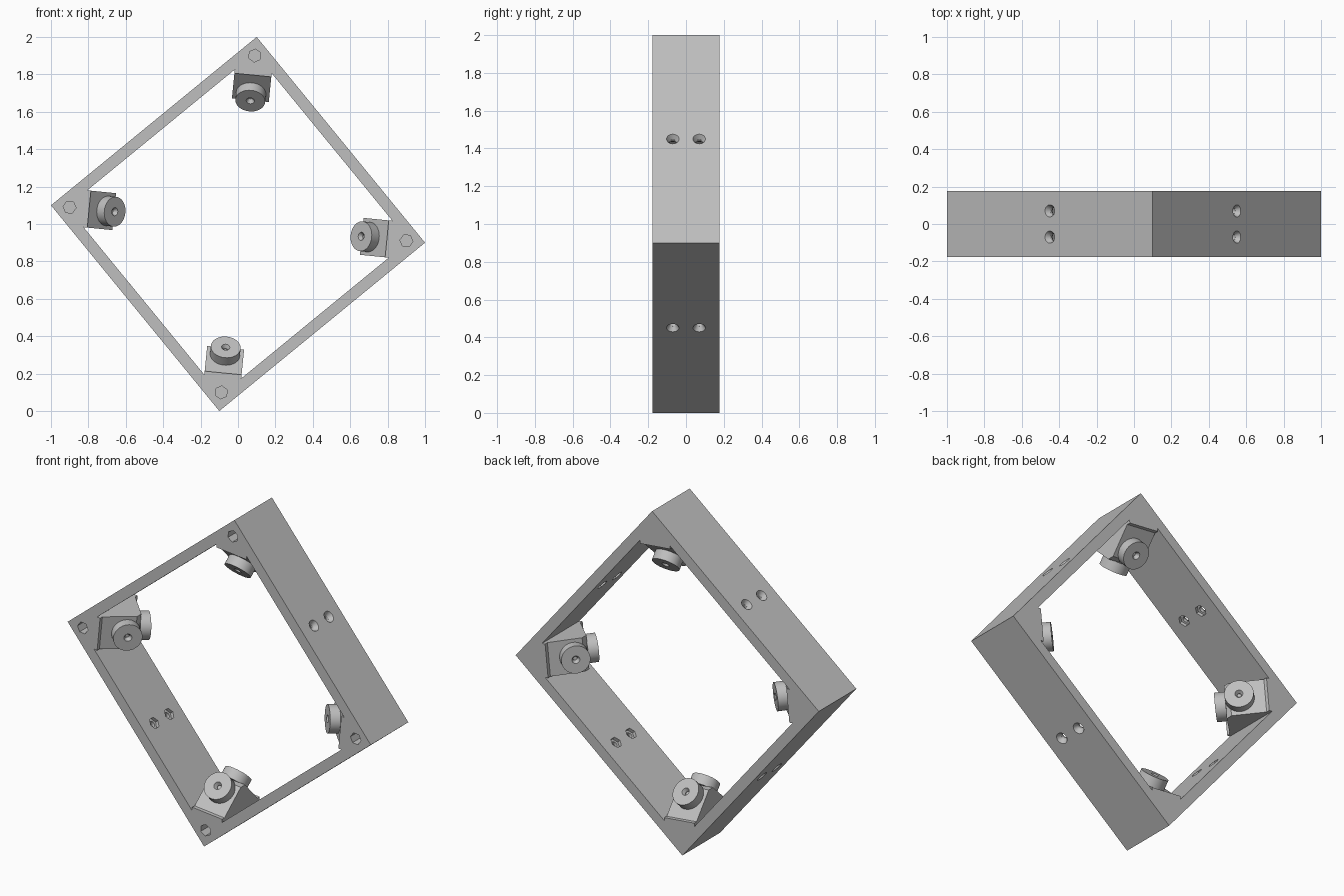
import bpy, bmesh, math
from mathutils import Matrix, Vector

if "Cube" in bpy.data.objects:
    bpy.data.objects.remove(bpy.data.objects["Cube"], do_unlink=True)

TILT = math.radians(84.3)      # direction of the first corner
R = 1.005                      # centre to outer corner
INNER = 0.919                  # centre to where the inner walls would meet
WEB = 0.82                     # centre to the corner web
HALF = 0.177                   # half depth of the frame
QUARTER = math.pi / 2

grey = bpy.data.materials.new("light_grey")
grey.use_nodes = True
colour = (0.52, 0.52, 0.52, 1)
grey.diffuse_color = colour
grey.node_tree.nodes["Principled BSDF"].inputs["Base Color"].default_value = colour


def turned(angle):
    """Local x points outward from the centre, local y is depth."""
    return Matrix.Translation((0, 0, 1)) @ Matrix.Rotation(-angle, 4, 'Y')


def finish(bm, name):
    bmesh.ops.recalc_face_normals(bm, faces=bm.faces)
    mesh = bpy.data.meshes.new(name)
    bm.to_mesh(mesh)
    bm.free()
    mesh.materials.append(grey)
    obj = bpy.data.objects.new(name, mesh)
    bpy.context.collection.objects.link(obj)
    return obj


def prism(bm, points, offset, matrix):
    """Extrude a closed outline of 3D points along an offset."""
    face = bm.faces.new([bm.verts.new(p) for p in points])
    out = bmesh.ops.extrude_face_region(bm, geom=[face])
    top = [v for v in out["geom"] if isinstance(v, bmesh.types.BMVert)]
    bmesh.ops.translate(bm, verts=top, vec=offset)
    bmesh.ops.transform(bm, matrix=matrix, verts=list(set(face.verts) | set(top)))


def rod(bm, sides, r1, r2, start, end, matrix):
    """Cylinder or cone along local x."""
    place = matrix @ Matrix.Translation(((start + end) / 2, 0, 0)) @ Matrix.Rotation(QUARTER, 4, 'Y')
    bmesh.ops.create_cone(bm, cap_ends=True, segments=sides, radius1=r1, radius2=r2,
                          depth=end - start, matrix=place)


def cut(target, cutter):
    cutter.hide_render = True
    mod = target.modifiers.new("cut", 'BOOLEAN')
    mod.operation, mod.solver, mod.object = 'DIFFERENCE', 'EXACT', cutter
    bpy.context.view_layer.objects.active = target
    bpy.ops.object.modifier_apply(modifier=mod.name)
    bpy.data.objects.remove(cutter, do_unlink=True)


def smooth(obj):
    bpy.ops.object.select_all(action='DESELECT')
    obj.select_set(True)
    bpy.context.view_layer.objects.active = obj
    bpy.ops.object.shade_smooth_by_angle(angle=math.radians(30))


corners = [TILT + i * QUARTER for i in range(4)]

# Square frame with a chamfered opening that leaves corner webs
bm = bmesh.new()
outline = [(R * math.cos(i * QUARTER), -HALF, R * math.sin(i * QUARTER)) for i in range(4)]
prism(bm, outline, (0, 2 * HALF, 0), turned(TILT))
frame = finish(bm, "square_frame")

bm = bmesh.new()
opening = []
for i in range(4):
    spin = Matrix.Rotation(-i * QUARTER, 4, 'Y')
    for side in (-1, 1):
        opening.append(spin @ Vector((WEB, -0.3, side * (INNER - WEB))))
prism(bm, opening, (0, 0.6, 0), turned(TILT))
cut(frame, finish(bm, "opening_cutter"))

# Hex pockets in the front of each corner
bm = bmesh.new()
for a in corners:
    place = turned(a) @ Matrix.Translation((0.905, 0, 0)) @ Matrix.Rotation(QUARTER, 4, 'Z')
    rod(bm, 6, 0.035, 0.035, -0.2, -0.06, place)
cut(frame, finish(bm, "corner_pocket_cutter"))

# Paired bolt holes in each wall: countersunk outside, hex pocket inside
sinks, bores = bmesh.new(), bmesh.new()
for a in corners:
    for y in (-0.07, 0.07):
        place = turned(a + QUARTER / 2) @ Matrix.Translation((0, y, 0))
        rod(sinks, 24, 0.018, 0.034, 0.685, 0.7125, place)
        rod(sinks, 6, 0.034, 0.034, 0.63, 0.67, place)
        rod(bores, 24, 0.0175, 0.0175, 0.62, 0.75, place)
cut(frame, finish(sinks, "countersink_cutter"))
cut(frame, finish(bores, "bore_cutter"))
smooth(frame)

# Corner wedges, each with two tilted discs
wedge_half = [(WEB, HALF), (0.8, HALF), (0.8, 0.155), (0.665, 0.02)]
wedge_profile = wedge_half + [(r, -y) for r, y in reversed(wedge_half)]
disc_profile = [(0, 0.03), (0.012, 0.03), (0.012, 0.04), (0.022, 0.057),
                (0.08, 0.057), (0.08, -0.002), (0, -0.002)]

for i, a in enumerate(corners):
    bm = bmesh.new()
    w = INNER - WEB
    prism(bm, [(r, y, -w) for r, y in wedge_profile], (0, 0, 2 * w), turned(a))
    finish(bm, f"corner_wedge_{i + 1}")

    for side, label in ((-1, "front"), (1, "back")):
        bm = bmesh.new()
        verts = [bm.verts.new((p, 0, h)) for p, h in disc_profile]
        edges = [bm.edges.new(pair) for pair in zip(verts, verts[1:])]
        bmesh.ops.spin(bm, geom=verts + edges, cent=(0, 0, 0), axis=(0, 0, 1),
                       angle=2 * math.pi, steps=40)
        bmesh.ops.remove_doubles(bm, verts=bm.verts, dist=0.0001)
        lean = Vector((-1, side, 0)).to_track_quat('Z', 'Y').to_matrix().to_4x4()
        place = turned(a) @ Matrix.Translation((0.702, side * 0.057, 0)) @ lean
        bmesh.ops.transform(bm, matrix=place, verts=bm.verts)
        smooth(finish(bm, f"{label}_disc_{i + 1}"))
